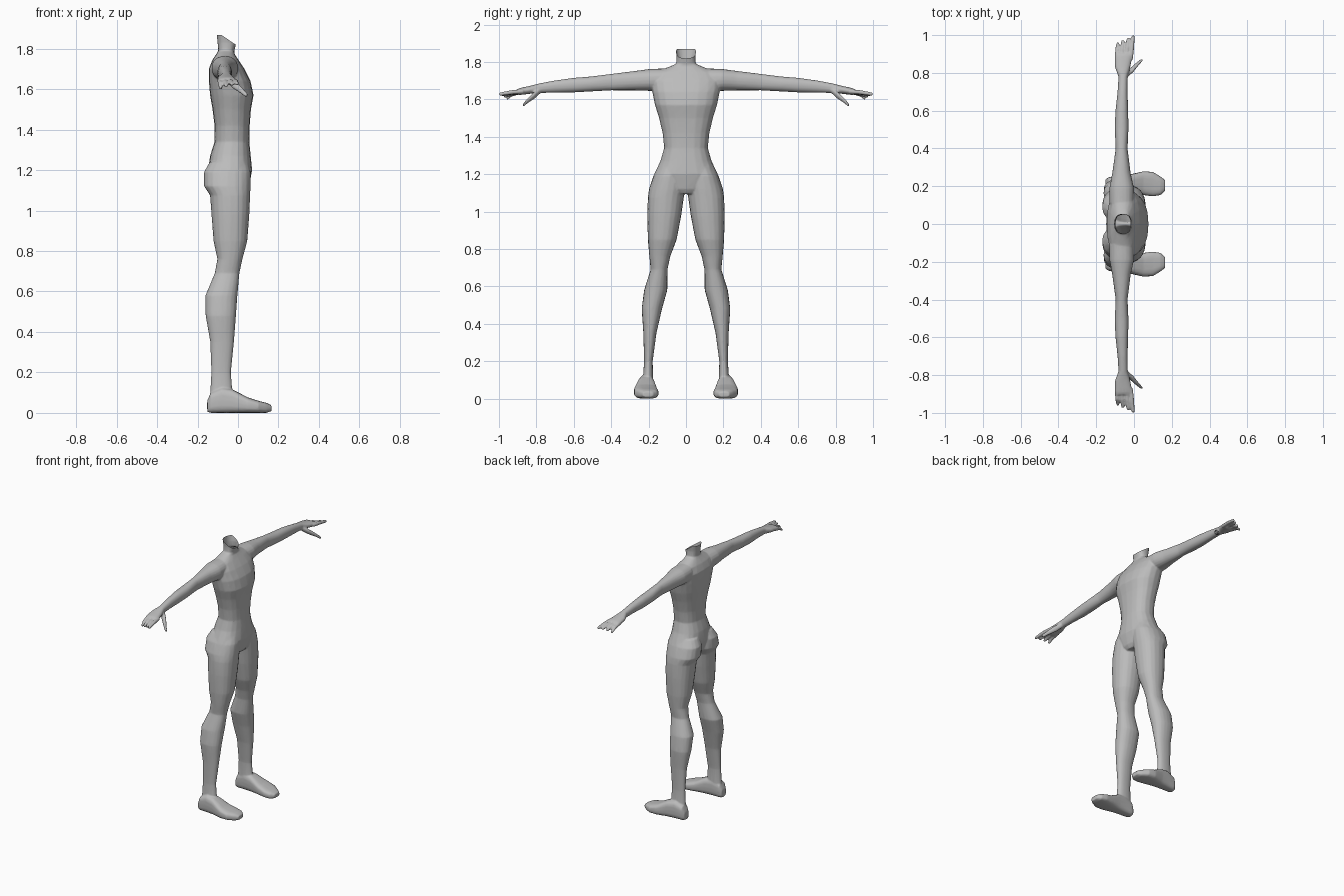
import bpy, bmesh, math
from mathutils import Vector

N = 20
bm = bmesh.new()


def loft(rings):
    """Skin a list of point rings and close both ends."""
    loops = [[bm.verts.new(p) for p in ring] for ring in rings]
    faces = [bm.faces.new(loops[0]), bm.faces.new(loops[-1])]
    for a, b in zip(loops, loops[1:]):
        for i in range(N):
            j = (i + 1) % N
            faces.append(bm.faces.new((a[i], a[j], b[j], b[i])))
    bmesh.ops.recalc_face_normals(bm, faces=faces)


def oval(u0, u1, v0, v1, power=0.9):
    """Rounded outline that fills the given box; a lower power is squarer."""
    pts = []
    for i in range(N):
        t = 2 * math.pi * i / N
        c, s = math.cos(t), math.sin(t)
        c = math.copysign(abs(c) ** power, c)
        s = math.copysign(abs(s) ** power, s)
        pts.append(((u0 + u1) / 2 + c * (u1 - u0) / 2,
                    (v0 + v1) / 2 + s * (v1 - v0) / 2))
    return pts


def tube(path, side):
    """Tapered digit through (x, y, z, radius) points, running outward in y."""
    rings = []
    for x, y, z, r in path:
        rings.append([(u, side * y, v) for u, v in oval(x - r, x + r, z - r, z + r, 1)])
    loft(rings)


# Torso and neck: z, back x, front x, half width
torso = [(1.095, -.10, .04, .06), (1.12, -.125, .055, .11), (1.20, -.148, .070, .170),
         (1.27, -.138, .063, .137), (1.34, -.116, .056, .117), (1.42, -.116, .058, .125),
         (1.50, -.126, .064, .144), (1.57, -.138, .077, .166), (1.64, -.144, .062, .180),
         (1.70, -.144, .032, .190), (1.745, -.126, .002, .165), (1.775, -.106, -.018, .088),
         (1.79, -.097, -.018, .052), (1.83, -.101, -.008, .050), (1.91, -.110, .012, .064)]
loft([[(x, y, z) for x, y in oval(b, f, -w, w, .85)] for z, b, f, w in torso])

# Leg: z, back x, front x, inner y, outer y
leg = [(1.24, -.14, .05, .01, .145), (1.19, -.168, .062, .003, .175),
       (1.12, -.168, .062, .002, .198), (1.075, -.138, .060, .012, .204),
       (.98, -.131, .056, .025, .207), (.85, -.121, .046, .050, .204),
       (.76, -.102, .022, .084, .196), (.69, -.115, .007, .099, .189),
       (.58, -.161, -.003, .100, .224), (.48, -.160, -.010, .128, .237),
       (.35, -.137, -.020, .158, .228), (.20, -.132, -.035, .178, .224),
       (.11, -.137, -.028, .176, .230), (.05, -.140, -.030, .175, .235)]

# Foot: x, inner y, outer y, bottom z, top z
foot = [(-.152, .185, .235, .005, .06), (-.135, .175, .248, 0, .10),
        (-.08, .170, .255, 0, .125), (-.025, .165, .262, 0, .115),
        (.05, .153, .279, 0, .076), (.10, .146, .276, 0, .060),
        (.14, .153, .252, 0, .050), (.165, .175, .232, .008, .038)]

# Arm and palm: y, back x, front x, bottom z, top z
arm = [(.11, -.13, .0, 1.64, 1.765), (.19, -.13, .0, 1.645, 1.763),
       (.27, -.115, -.018, 1.648, 1.752), (.40, -.097, -.034, 1.648, 1.736),
       (.51, -.102, -.029, 1.642, 1.722), (.60, -.098, -.031, 1.637, 1.715),
       (.70, -.087, -.034, 1.636, 1.701), (.78, -.082, -.034, 1.634, 1.686),
       (.83, -.101, -.020, 1.630, 1.673), (.89, -.102, -.007, 1.623, 1.660),
       (.905, -.098, -.009, 1.628, 1.653)]

# Fingers: base x, tip x, tip y, tip z
fingers = [(-.018, -.005, .999, 1.628), (-.042, -.030, .986, 1.625),
           (-.066, -.058, .974, 1.617), (-.090, -.085, .960, 1.607)]

for side in (1, -1):
    loft([[(x, side * y, z) for x, y in oval(b, f, i, o)] for z, b, f, i, o in leg])
    loft([[(x, side * y, z) for y, z in oval(i, o, lo, hi, .65)] for x, i, o, lo, hi in foot])
    loft([[(x, side * y, z) for x, z in oval(b, f, lo, hi)] for y, b, f, lo, hi in arm])
    for bx, tx, ty, tz in fingers:
        tube([(bx, .87, 1.642, .012), ((bx + tx) / 2, .93, (1.648 + tz) / 2, .012),
              (tx, ty - .006, tz, .0095), (tx, ty, tz, .006)], side)
    # Thumb
    tube([(-.05, .775, 1.65, .015), (-.018, .81, 1.622, .019),
          (.015, .845, 1.594, .014), (.038, .866, 1.573, .011),
          (.043, .872, 1.568, .006)], side)

mesh = bpy.data.meshes.new("body")
bm.to_mesh(mesh)
bm.free()
body = bpy.data.objects.new("body", mesh)
bpy.context.collection.objects.link(body)

# Fuse the parts into one skin, soften the joins and thin the mesh
fuse = body.modifiers.new("fuse", 'REMESH')
fuse.mode = 'VOXEL'
fuse.voxel_size = .005
soft = body.modifiers.new("soften", 'SMOOTH')
soft.factor = .5
soft.iterations = 4
thin = body.modifiers.new("thin", 'DECIMATE')
thin.ratio = .2
bpy.context.view_layer.objects.active = body
body.select_set(True)
for name in ("fuse", "soften", "thin"):
    bpy.ops.object.modifier_apply(modifier=name)

# Open neck with a slanted rim
bm = bmesh.new()
bm.from_mesh(body.data)
for point, normal in (((0, 0, 1.812), (.058, 0, .085)), ((0, 0, 1.868), (0, 0, 1))):
    bmesh.ops.bisect_plane(bm, geom=bm.verts[:] + bm.edges[:] + bm.faces[:],
                           plane_co=Vector(point), plane_no=Vector(normal).normalized(),
                           clear_outer=True)
bm.to_mesh(body.data)
bm.free()

# Plain grey skin
grey = bpy.data.materials.new("plain grey")
grey.diffuse_color = (.5, .5, .5, 1)
body.data.materials.clear()
body.data.materials.append(grey)
bpy.ops.object.shade_smooth_by_angle(angle=math.radians(50))
